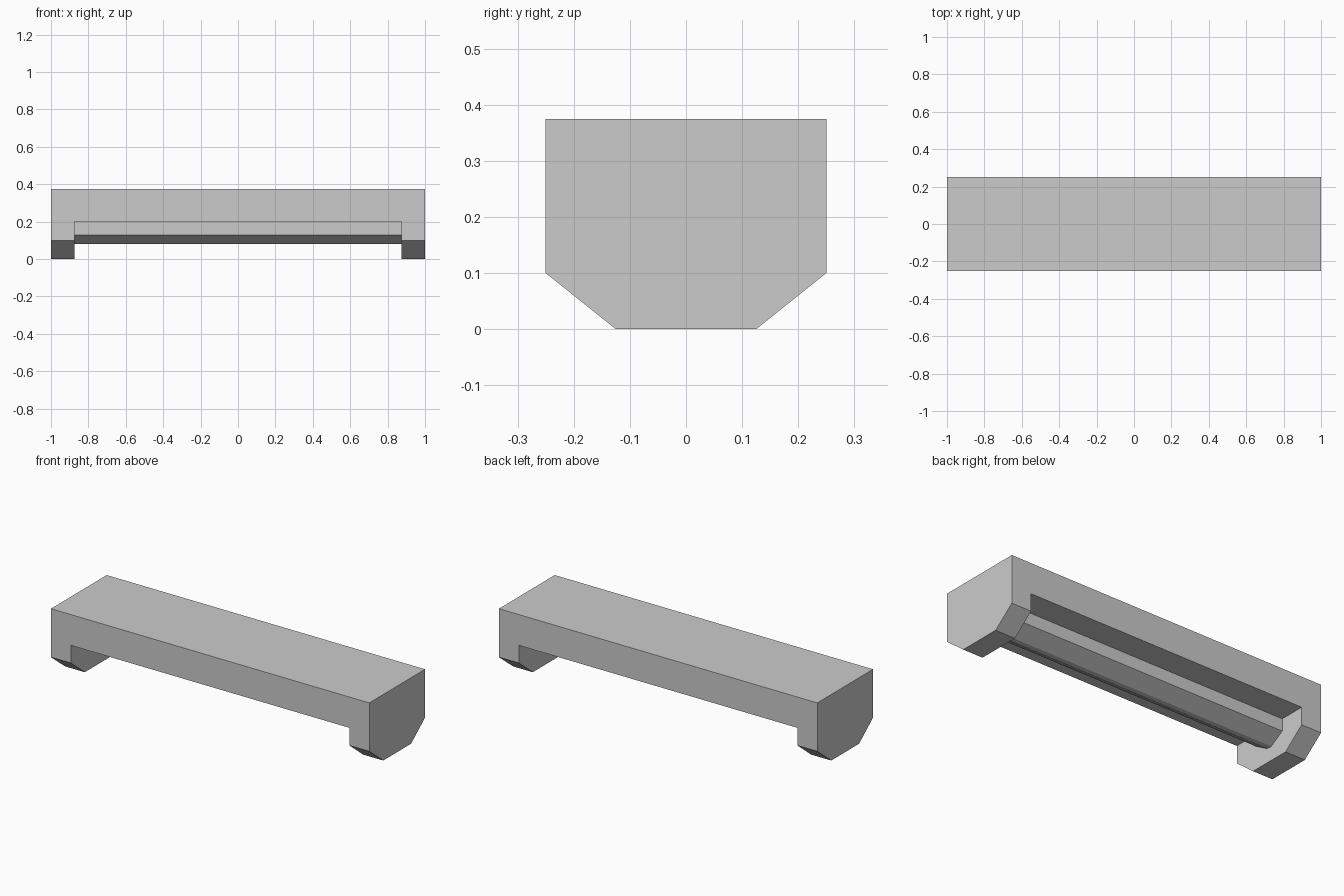
import bpy
import bmesh

cube = bpy.data.objects.get("Cube")
if cube:
    bpy.data.objects.remove(cube, do_unlink=True)

grey = bpy.data.materials.new("plain_grey")
grey.use_nodes = True
colour = (0.6, 0.6, 0.6, 1)
grey.diffuse_color = colour
grey.node_tree.nodes["Principled BSDF"].inputs["Base Color"].default_value = colour

HALF_LENGTH = 1.0
INNER = 0.875      # inner face of the end blocks
HALF_WIDTH = 0.25
TOP = 0.375
SLAB_BOTTOM = 0.2


def extrude_profile(name, half_profile, x0, x1):
    """Mirror a (y, z) half profile in y and extrude it along x."""
    profile = half_profile + [(-y, z) for y, z in reversed(half_profile)]
    bm = bmesh.new()
    face = bm.faces.new([bm.verts.new((x0, y, z)) for y, z in profile])
    new = bmesh.ops.extrude_face_region(bm, geom=[face])["geom"]
    verts = [v for v in new if isinstance(v, bmesh.types.BMVert)]
    bmesh.ops.translate(bm, verts=verts, vec=(x1 - x0, 0, 0))
    bmesh.ops.recalc_face_normals(bm, faces=bm.faces)
    mesh = bpy.data.meshes.new(name)
    bm.to_mesh(mesh)
    bm.free()
    mesh.materials.append(grey)
    obj = bpy.data.objects.new(name, mesh)
    bpy.context.collection.objects.link(obj)
    return obj


# Top slab between the end blocks
extrude_profile("top_slab", [(HALF_WIDTH, TOP), (HALF_WIDTH, SLAB_BOTTOM)],
                -INNER, INNER)

# Narrow keel with a bevelled underside
extrude_profile("keel", [(0.1, SLAB_BOTTOM), (0.1, 0.13), (0.015, 0.08)],
                -INNER, INNER)

# End blocks with bevelled feet
block = [(HALF_WIDTH, TOP), (HALF_WIDTH, 0.1), (0.125, 0)]
extrude_profile("left_end_block", block, INNER, HALF_LENGTH)
extrude_profile("right_end_block", block, -HALF_LENGTH, -INNER)
